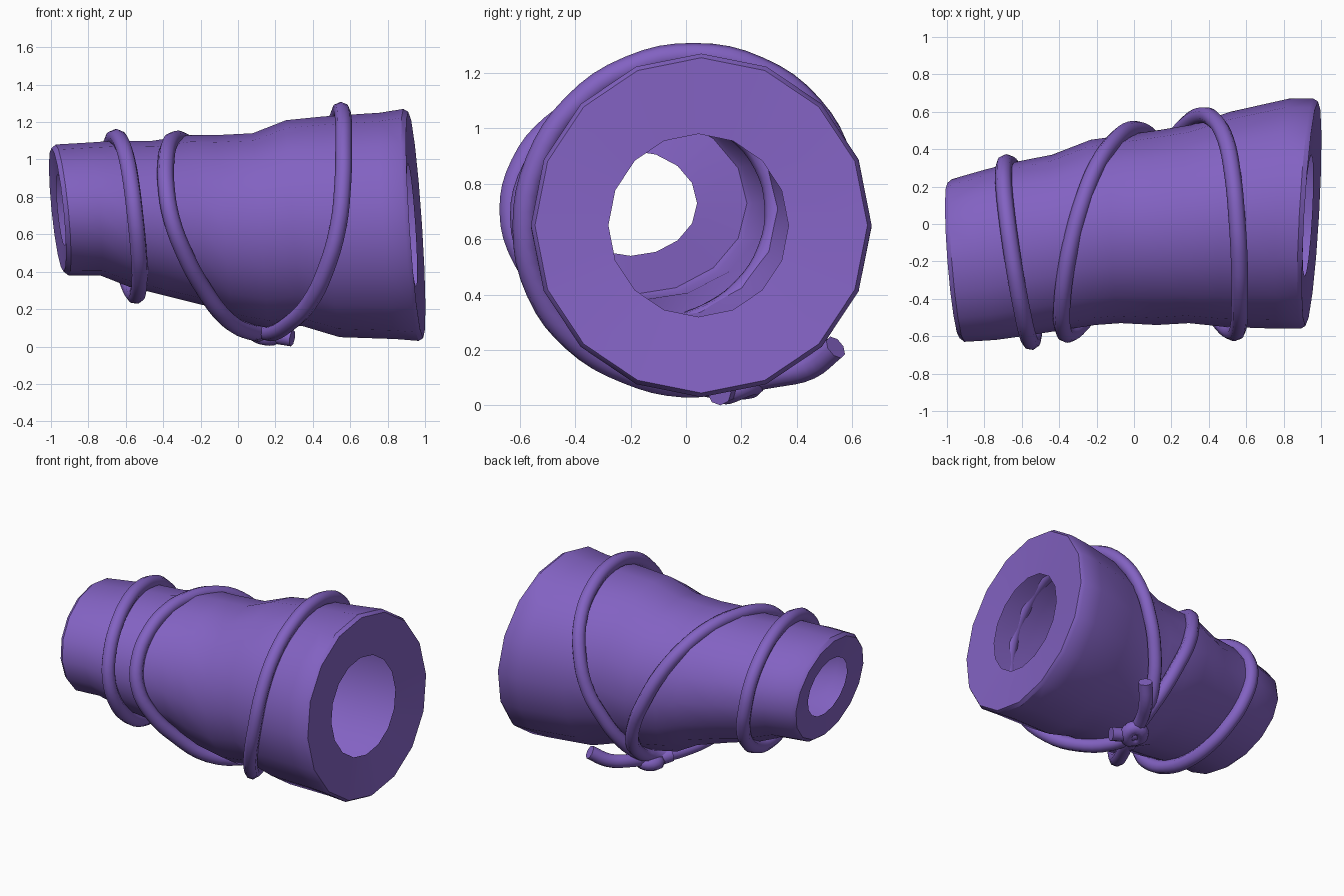
import bpy
import bmesh
from math import sin, cos, pi, radians
from mathutils import Vector

if "Cube" in bpy.data.objects:
    bpy.data.objects.remove(bpy.data.objects["Cube"], do_unlink=True)

purple = bpy.data.materials.new("purple")
purple.use_nodes = True
colour = (0.225, 0.122, 0.54, 1)
purple.diffuse_color = colour
purple.node_tree.nodes["Principled BSDF"].inputs["Base Color"].default_value = colour

SIDES = 16
# Limits of the sleeve along its length: x, y min, y max, z min, z max
OUTSIDE = [
    (-0.94, -0.63, 0.24, 0.38, 1.08),
    (-0.77, -0.62, 0.29, 0.38, 1.09),
    (-0.62, -0.60, 0.33, 0.32, 1.10),
    (-0.42, -0.57, 0.37, 0.27, 1.10),
    (-0.22, -0.54, 0.45, 0.22, 1.13),
    (-0.08, -0.53, 0.47, 0.14, 1.13),
    (0.12, -0.54, 0.50, 0.10, 1.14),
    (0.30, -0.53, 0.53, 0.11, 1.21),
    (0.50, -0.55, 0.60, 0.05, 1.23),
    (0.80, -0.56, 0.67, 0.04, 1.25),
    (0.925, -0.56, 0.67, 0.03, 1.27),
]
# Each end is closed by a thin, slightly dished lid with a round opening
SMALL_LID = [(-0.945, -0.44, 0.04, 0.54, 0.92), (-0.965, -0.61, 0.22, 0.40, 1.06)]
LARGE_LID = [(0.95, -0.545, 0.655, 0.045, 1.255), (0.93, -0.28, 0.37, 0.32, 0.98)]


def section_point(section, angle, grow=0.0):
    """Point on a slanted oval section; angle runs top, front, bottom, back."""
    x, y0, y1, z0, z1 = section
    dy = -((y1 - y0) / 2 + grow) * sin(angle)
    dz = ((z1 - z0) / 2 + grow) * cos(angle)
    t = (x + 1) / 2
    slant = dy * (-0.08 + 0.14 * t) + dz * (-0.10 + 0.035 * t)
    return Vector((x + slant, (y0 + y1) / 2 + dy, (z0 + z1) / 2 + dz))


def section_at(x):
    for a, b in zip(OUTSIDE, OUTSIDE[1:]):
        if x <= b[0]:
            f = (x - a[0]) / (b[0] - a[0])
            return tuple(p + (q - p) * f for p, q in zip(a, b))
    return OUTSIDE[-1]


# Hollow sleeve: thin shell from one opening to the other
bm = bmesh.new()
rings = []
for section in SMALL_LID + OUTSIDE + LARGE_LID:
    rings.append([bm.verts.new(section_point(section, 2 * pi * i / SIDES))
                  for i in range(SIDES)])
for ring, following in zip(rings, rings[1:]):
    for i in range(SIDES):
        j = (i + 1) % SIDES
        bm.faces.new((ring[i], ring[j], following[j], following[i]))
bmesh.ops.recalc_face_normals(bm, faces=bm.faces)
mesh = bpy.data.meshes.new("sleeve")
bm.to_mesh(mesh)
bm.free()
sleeve = bpy.data.objects.new("sleeve", mesh)
bpy.context.collection.objects.link(sleeve)
mesh.materials.append(purple)
bpy.context.view_layer.objects.active = sleeve
sleeve.select_set(True)
bpy.ops.object.shade_smooth_by_angle(angle=radians(35))


def cord(name, points, closed=False):
    """Round cord through the points."""
    curve = bpy.data.curves.new(name, "CURVE")
    curve.dimensions = "3D"
    curve.bevel_depth = 0.045
    curve.bevel_resolution = 2
    curve.resolution_u = 4
    curve.use_fill_caps = True
    spline = curve.splines.new("BEZIER")
    spline.bezier_points.add(len(points) - 1)
    for bp, p in zip(spline.bezier_points, points):
        bp.co = p
        bp.handle_left_type = bp.handle_right_type = "AUTO"
    spline.use_cyclic_u = closed
    spline.use_smooth = True
    curve.materials.append(purple)
    obj = bpy.data.objects.new(name, curve)
    bpy.context.collection.objects.link(obj)


def wrap(name, keys):
    """Closed cord on the sleeve; keys: degrees from the top, x, height above it."""
    points = []
    n = len(keys)
    for k, (a, x, grow) in enumerate(keys):
        b, x2, grow2 = keys[(k + 1) % n]
        b += 360 if b <= a else 0
        middle = (9 * (x + x2) - keys[k - 1][1] - keys[(k + 2) % n][1]) / 16
        for angle, along, up in ((a, x, grow), ((a + b) / 2, middle, (grow + grow2) / 2)):
            p = section_point(section_at(along), radians(angle), up)
            points.append(Vector((along, p.y, p.z)))
    cord(name, points, closed=True)


# Cord wraps
wrap("small_end_wrap", [
    (0, -0.655, 0.02), (45, -0.595, 0.03), (90, -0.55, 0.04), (135, -0.525, 0.03),
    (180, -0.55, 0.03), (225, -0.61, 0.02), (270, -0.685, 0.015), (315, -0.695, 0.015)])
wrap("middle_wrap", [
    (0, -0.33, -0.005), (45, -0.385, 0.01), (90, -0.355, 0.03), (135, -0.19, 0.03),
    (180, 0.06, 0.03), (203, 0.14, 0.03), (235, 0.11, 0.03), (270, -0.02, 0.025),
    (315, -0.2, 0.0)])
wrap("large_end_wrap", [
    (0, 0.55, 0.03), (45, 0.565, 0.03), (90, 0.535, 0.03), (135, 0.38, 0.03),
    (180, 0.18, 0.03), (203, 0.14, 0.03), (235, 0.21, 0.03), (270, 0.35, 0.03),
    (315, 0.49, 0.03)])

# Knot under the sleeve with its loose ends
cord("knot_loop", [(0.11, 0.15, 0.06), (0.13, 0.23, 0.07), (0.19, 0.23, 0.08),
                   (0.19, 0.15, 0.05)], closed=True)
cord("long_loose_end", [(0.15, 0.18, 0.09), (0.20, 0.32, 0.11), (0.28, 0.45, 0.14),
                        (0.36, 0.54, 0.21)])
cord("short_loose_end", [(0.12, 0.20, 0.08), (0.20, 0.15, 0.06), (0.29, 0.12, 0.045)])
cord("tucked_loose_end", [(0.18, 0.20, 0.08), (0.12, 0.12, 0.07), (0.08, 0.05, 0.08)])
